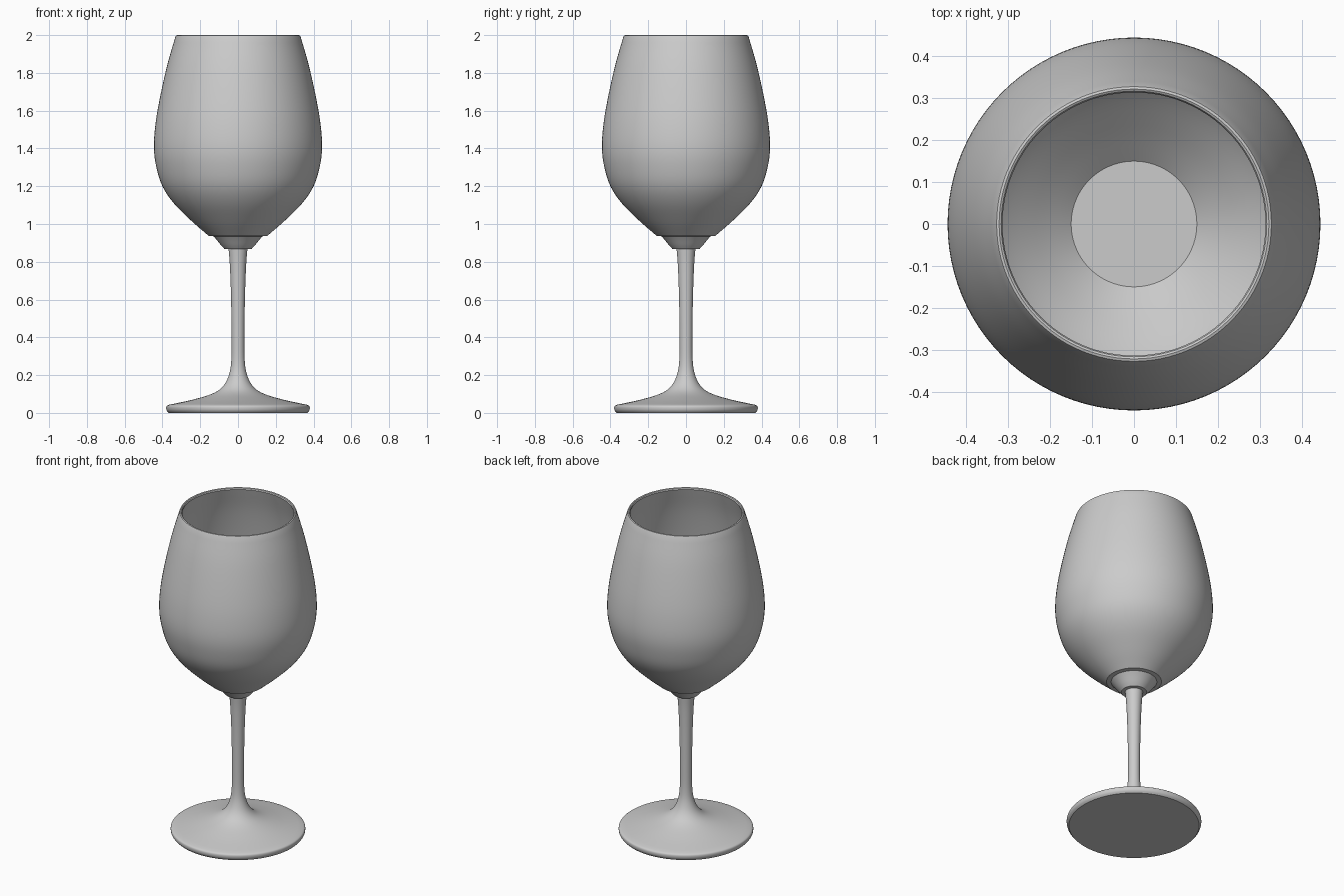
import bpy, bmesh, math
from mathutils import Vector

if "Cube" in bpy.data.objects:
    bpy.data.objects.remove(bpy.data.objects["Cube"], do_unlink=True)

grey = bpy.data.materials.new("plain grey")
grey.use_nodes = True
colour = (0.6, 0.6, 0.6, 1)
grey.diffuse_color = colour
grey.node_tree.nodes["Principled BSDF"].inputs["Base Color"].default_value = colour


def smooth(points, steps=5):
    """Catmull-Rom curve through (radius, height) points."""
    p = [Vector(q) for q in points]
    p = [2 * p[0] - p[1]] + p + [2 * p[-1] - p[-2]]
    out = []
    for a, b, c, d in zip(p, p[1:], p[2:], p[3:]):
        for i in range(steps):
            t = i / steps
            out.append(0.5 * (2 * b + (c - a) * t + (2 * a - 5 * b + 4 * c - d) * t * t
                              + (3 * b - a - 3 * c + d) * t ** 3))
    return out + [p[-2]]


def lathe(name, profile, sides=96):
    """Spin a (radius, height) profile around the z axis."""
    bm = bmesh.new()
    verts = [bm.verts.new((r, 0, z)) for r, z in profile]
    edges = [bm.edges.new(pair) for pair in zip(verts, verts[1:])]
    bmesh.ops.spin(bm, geom=verts + edges, cent=(0, 0, 0), axis=(0, 0, 1),
                   angle=math.tau, steps=sides, use_merge=True)
    bmesh.ops.remove_doubles(bm, verts=bm.verts, dist=0.0002)
    bmesh.ops.recalc_face_normals(bm, faces=bm.faces)
    mesh = bpy.data.meshes.new(name)
    bm.to_mesh(mesh)
    bm.free()
    obj = bpy.data.objects.new(name, mesh)
    bpy.context.collection.objects.link(obj)
    mesh.materials.append(grey)
    bpy.ops.object.select_all(action="DESELECT")
    obj.select_set(True)
    bpy.context.view_layer.objects.active = obj
    bpy.ops.object.shade_smooth_by_angle(angle=math.radians(35))
    return obj


# Bowl: outer wall, rounded rim, inner wall and flat floor
outer = smooth([(0.155, 0.937), (0.245, 1.015), (0.34, 1.11), (0.4, 1.2), (0.432, 1.3),
                (0.445, 1.4), (0.438, 1.52), (0.415, 1.66), (0.375, 1.84), (0.332, 1.99)])
rim = [(0.328, 1.998), (0.322, 2.0), (0.317, 1.997)]
inner = smooth([(0.314, 1.99), (0.359, 1.84), (0.399, 1.66), (0.422, 1.52), (0.429, 1.4),
                (0.416, 1.3), (0.385, 1.2), (0.327, 1.115), (0.235, 1.025), (0.15, 0.95)])
lathe("bowl", [(0, 0.935), (0.13, 0.935)] + outer + rim + inner + [(0, 0.95)])

# Collar joining bowl and stem
collar = smooth([(0.13, 0.936), (0.112, 0.915), (0.09, 0.888), (0.072, 0.868)])
lathe("collar", [(0, 0.936)] + collar + [(0, 0.868)])

# Stem flaring into the foot, with a rounded foot edge
stem = smooth([(0.05, 0.87), (0.043, 0.78), (0.037, 0.62), (0.034, 0.42), (0.036, 0.27),
               (0.052, 0.19), (0.085, 0.135), (0.14, 0.1), (0.24, 0.07), (0.365, 0.043)])
foot_edge = smooth([(0.365, 0.043), (0.377, 0.037), (0.38, 0.026), (0.377, 0.012), (0.367, 0)], 3)
lathe("stem_and_foot", [(0, 0.87)] + stem + foot_edge[1:] + [(0, 0)])
